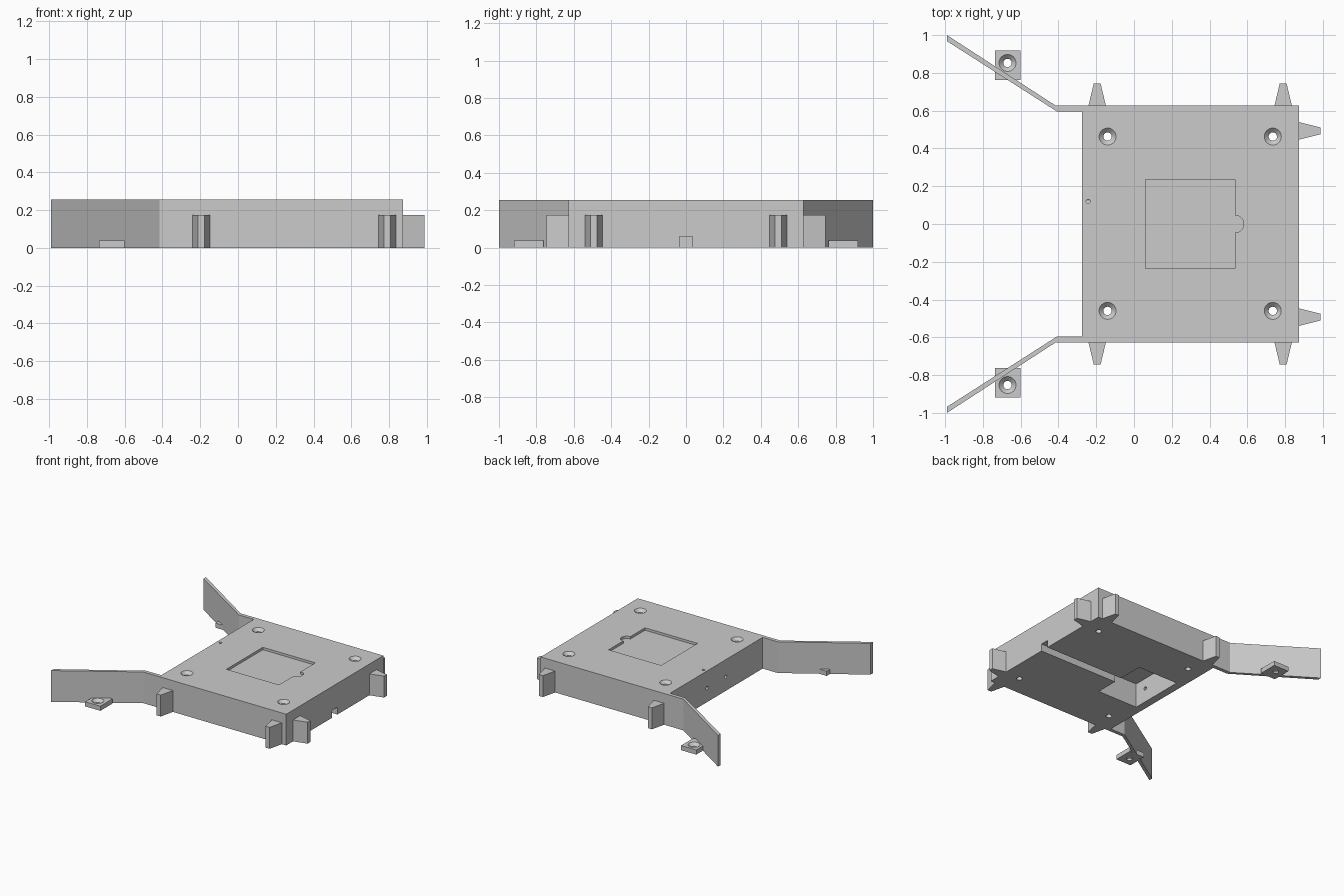
import bpy, bmesh, math
from mathutils import Matrix, Vector

cube = bpy.data.objects.get("Cube")
if cube:
    bpy.data.objects.remove(cube, do_unlink=True)

HEIGHT, HALF_Y, LEFT_X, RIGHT_X = 0.255, 0.627, -0.275, 0.875

grey = bpy.data.materials.new("plain_grey")
grey.use_nodes = True
grey.diffuse_color = (0.6, 0.6, 0.6, 1)
grey.node_tree.nodes["Principled BSDF"].inputs["Base Color"].default_value = (0.6, 0.6, 0.6, 1)


def make(name, bm):
    bmesh.ops.recalc_face_normals(bm, faces=bm.faces)
    mesh = bpy.data.meshes.new(name)
    bm.to_mesh(mesh)
    bm.free()
    mesh.materials.append(grey)
    obj = bpy.data.objects.new(name, mesh)
    bpy.context.collection.objects.link(obj)
    return obj


def prism(name, outline, z0, z1):
    """Extrude a flat outline between two heights."""
    bm = bmesh.new()
    face = bm.faces.new([bm.verts.new((x, y, z0)) for x, y in outline])
    top = bmesh.ops.extrude_face_region(bm, geom=[face])["geom"]
    bmesh.ops.translate(bm, vec=(0, 0, z1 - z0),
                        verts=[v for v in top if isinstance(v, bmesh.types.BMVert)])
    return make(name, bm)


def box(name, x0, x1, y0, y1, z0, z1):
    return prism(name, [(x0, y0), (x1, y0), (x1, y1), (x0, y1)], z0, z1)


def cone(name, a, b, r1, r2):
    """Round cutter from point a to point b."""
    a, b = Vector(a), Vector(b)
    bm = bmesh.new()
    turn = (b - a).to_track_quat('Z', 'Y').to_matrix().to_4x4()
    bmesh.ops.create_cone(bm, cap_ends=True, segments=32, radius1=r1, radius2=r2,
                          depth=(b - a).length, matrix=Matrix.Translation((a + b) / 2) @ turn)
    return make(name, bm)


def cut(obj, *cutters):
    """Subtract each cutter, then remove it."""
    for cutter in cutters:
        cutter.hide_render = True
        mod = obj.modifiers.new("cut", 'BOOLEAN')
        mod.operation, mod.solver, mod.object = 'DIFFERENCE', 'EXACT', cutter
        graph = bpy.context.evaluated_depsgraph_get()
        mesh = bpy.data.meshes.new_from_object(obj.evaluated_get(graph))
        obj.modifiers.clear()
        obj.data = mesh
        bpy.data.objects.remove(cutter, do_unlink=True)


def screw_hole(obj, x, y, top):
    """Through hole with a countersunk mouth."""
    cut(obj, cone("bore", (x, y, -0.05), (x, y, top + 0.05), 0.022, 0.022),
        cone("sink", (x, y, top - 0.023), (x, y, top + 0.002), 0.022, 0.047))


# Main housing
body = box("housing", LEFT_X, RIGHT_X, -HALF_Y, HALF_Y, 0, HEIGHT)

# Shallow square recess with a finger notch on the lid
arc = [(0.535 + 0.046 * math.cos(t), 0.046 * math.sin(t))
       for t in (math.pi * (i / 16 - 0.5) for i in range(17))]
recess = [(0.06, -0.235), (0.535, -0.235)] + arc + [(0.535, 0.235), (0.06, 0.235)]
cut(body, prism("recess", recess, HEIGHT - 0.02, HEIGHT + 0.05))

# Underside pocket and cable channel
cut(body, box("pocket", -0.21, 0.155, -0.225, 0.245, -0.05, 0.2),
    box("channel", 0.1, RIGHT_X + 0.05, -0.036, 0.034, -0.05, 0.06))

# Small wire holes in the end wall, and the indicator hole above
for y in (-0.12, 0.12):
    cut(body, cone("wire_hole", (LEFT_X - 0.05, y, 0.115), (-0.19, y, 0.115), 0.014, 0.014))
cut(body, cone("indicator_hole", (-0.243, 0.12, 0.115), (-0.243, 0.12, HEIGHT + 0.05), 0.011, 0.011))

for x in (-0.14, 0.735):
    for y in (-0.46, 0.463):
        screw_hole(body, x, y, HEIGHT)

parts = [body]
for side, s in (("left", 1), ("right", -1)):
    # Flared wing wall
    wing = [(LEFT_X, HALF_Y), (-0.415, HALF_Y), (-0.99, 1.0),
            (-0.99, 0.968), (-0.41, 0.597), (LEFT_X, 0.597)]
    parts.append(prism(side + "_wing", [(x, y * s) for x, y in wing], 0, HEIGHT))

    # Screw tab at the foot of the wing
    tab = box(side + "_screw_tab", -0.737, -0.6, *sorted((0.763 * s, 0.92 * s)), 0, 0.038)
    screw_hole(tab, -0.67, 0.853 * s, 0.038)
    parts.append(tab)

    # Tapered pegs along the side wall
    for label, x in (("inner", -0.195), ("outer", 0.79)):
        peg = [(x - 0.046, HALF_Y), (x - 0.018, 0.745), (x + 0.018, 0.745), (x + 0.046, HALF_Y)]
        parts.append(prism(f"{side}_{label}_peg", [(a, b * s) for a, b in peg], 0, 0.175))

    # Tapered peg on the end wall
    y = 0.493 * s
    parts.append(prism(side + "_end_peg", [(RIGHT_X, y - 0.046), (0.987, y - 0.018),
                                           (0.987, y + 0.018), (RIGHT_X, y + 0.046)], 0, 0.175))

# Smooth the round holes and keep every edge crisp
bpy.ops.object.select_all(action='DESELECT')
for part in parts:
    part.select_set(True)
bpy.context.view_layer.objects.active = body
bpy.ops.object.shade_smooth_by_angle(angle=math.radians(25))
